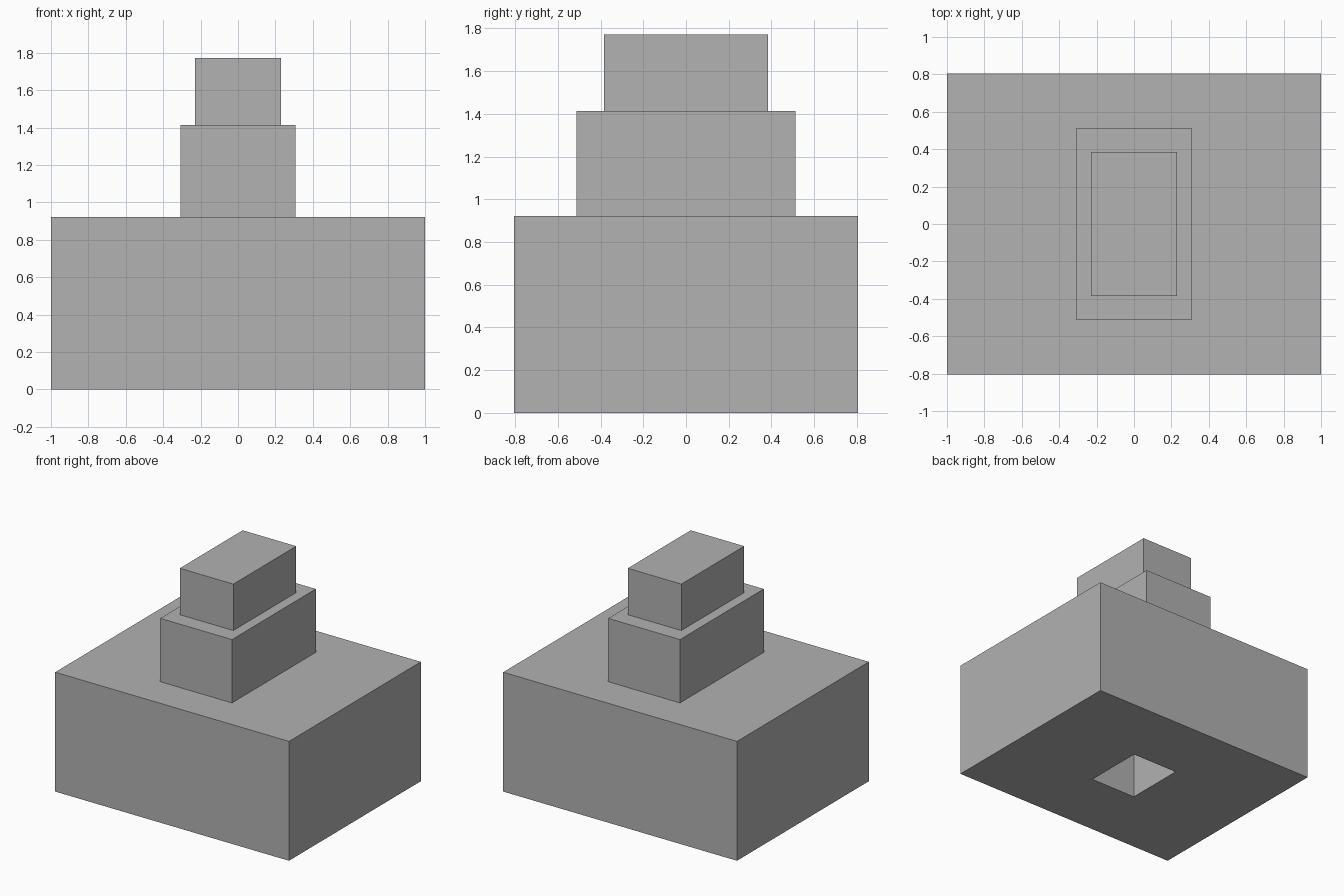
import bpy
import bmesh

cube = bpy.data.objects.get("Cube")
if cube:
    bpy.data.objects.remove(cube, do_unlink=True)

# Single plain grey material
grey = bpy.data.materials.new("plain_grey")
grey.use_nodes = True
colour = (0.445, 0.445, 0.445, 1)
grey.diffuse_color = colour
grey.node_tree.nodes["Principled BSDF"].inputs["Base Color"].default_value = colour


def block(name, half_x, half_y, bottom, top, socket=None):
    """Box between two heights, with an optional (half_x, half_y, depth) socket below."""
    bm = bmesh.new()
    bmesh.ops.create_cube(bm, size=2)
    for v in bm.verts:
        v.co.x *= half_x
        v.co.y *= half_y
        v.co.z = top if v.co.z > 0 else bottom
    if socket:
        bm.normal_update()
        floor = min(bm.faces, key=lambda f: f.normal.z)
        bmesh.ops.inset_individual(bm, faces=[floor], thickness=0.1)
        for v in floor.verts:
            v.co.x = socket[0] if v.co.x > 0 else -socket[0]
            v.co.y = socket[1] if v.co.y > 0 else -socket[1]
        ceiling = bmesh.ops.extrude_discrete_faces(bm, faces=[floor])["faces"][0]
        bmesh.ops.translate(bm, verts=ceiling.verts, vec=(0, 0, socket[2]))
    bmesh.ops.recalc_face_normals(bm, faces=bm.faces)
    mesh = bpy.data.meshes.new(name)
    bm.to_mesh(mesh)
    bm.free()
    mesh.materials.append(grey)
    obj = bpy.data.objects.new(name, mesh)
    bpy.context.collection.objects.link(obj)
    return obj


# Stacked tiers, the base hollowed by a rectangular socket underneath
block("base", 1, 0.805, 0, 0.923, socket=(0.2, 0.24, 0.9))
block("middle_tier", 0.307, 0.512, 0.923, 1.413)
block("top_tier", 0.229, 0.384, 1.413, 1.772)
